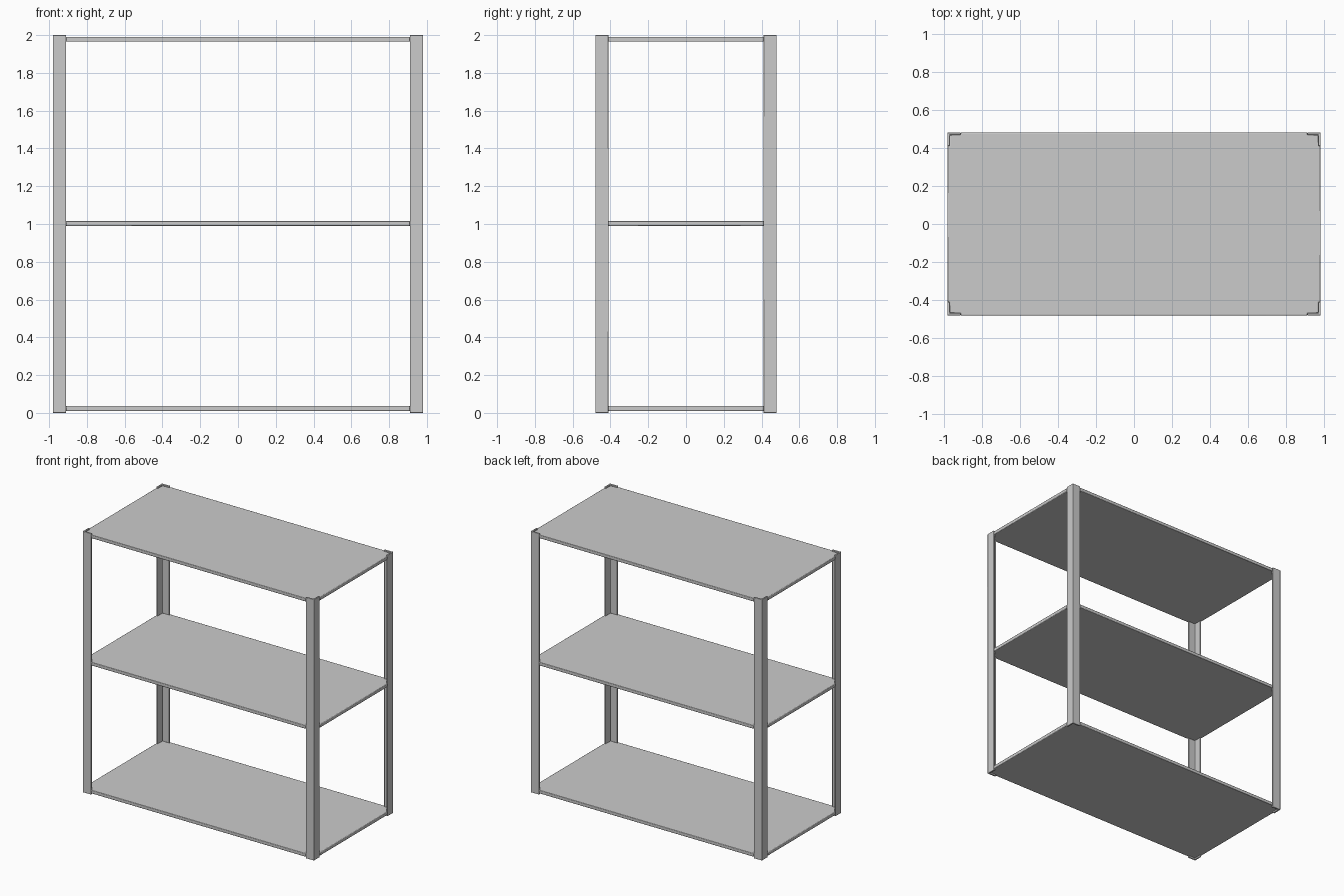
import bpy

if "Cube" in bpy.data.objects:
    bpy.data.objects.remove(bpy.data.objects["Cube"])

W, D, H = 0.98, 0.48, 2.0      # half width, half depth, height
LEG, T = 0.07, 0.012           # angle-iron flange width and thickness

metal = bpy.data.materials.new("grey_metal")
metal.diffuse_color = (0.6, 0.6, 0.6, 1)
metal.use_nodes = True
metal.node_tree.nodes["Principled BSDF"].inputs["Base Color"].default_value = metal.diffuse_color


def extrude(name, outline, z0, z1, bevel, segments):
    """Extrude a closed counter-clockwise outline from z0 to z1."""
    n = len(outline)
    verts = [(x, y, z) for z in (z0, z1) for x, y in outline]
    faces = [list(range(n))[::-1], list(range(n, 2 * n))]
    faces += [(i, (i + 1) % n, (i + 1) % n + n, i + n) for i in range(n)]
    mesh = bpy.data.meshes.new(name)
    mesh.from_pydata(verts, [], faces)
    mesh.materials.append(metal)
    obj = bpy.data.objects.new(name, mesh)
    bpy.context.collection.objects.link(obj)
    mod = obj.modifiers.new("rounded_edges", 'BEVEL')
    mod.width = bevel
    mod.segments = segments
    bpy.ops.object.select_all(action='DESELECT')
    obj.select_set(True)
    bpy.context.view_layer.objects.active = obj
    bpy.ops.object.shade_smooth_by_angle(angle=0.6)
    return obj


# Four L-section corner posts, open side facing inwards
for sx, xname in ((-1, "left"), (1, "right")):
    for sy, yname in ((-1, "front"), (1, "back")):
        profile = [(W, D), (W - LEG, D), (W - LEG, D - T),
                   (W - T, D - T), (W - T, D - LEG), (W, D - LEG)]
        outline = [(sx * x, sy * y) for x, y in profile]
        if sx * sy < 0:
            outline.reverse()
        extrude(f"{yname}_{xname}_post", outline, 0, H, 0.003, 2)

# Shelves reach the outer faces between posts, notched round each post
corner = [(W, D - LEG), (W - T, D - LEG), (W - T, D - T),
          (W - LEG, D - T), (W - LEG, D)]
shelf = []
for sx, sy in ((1, 1), (-1, 1), (-1, -1), (1, -1)):
    pts = [(sx * x, sy * y) for x, y in corner]
    shelf += pts if sx * sy > 0 else pts[::-1]
for name, z in (("bottom_shelf", 0.01), ("middle_shelf", 0.99), ("top_shelf", 1.965)):
    extrude(name, shelf, z, z + 0.026, 0.004, 2)
